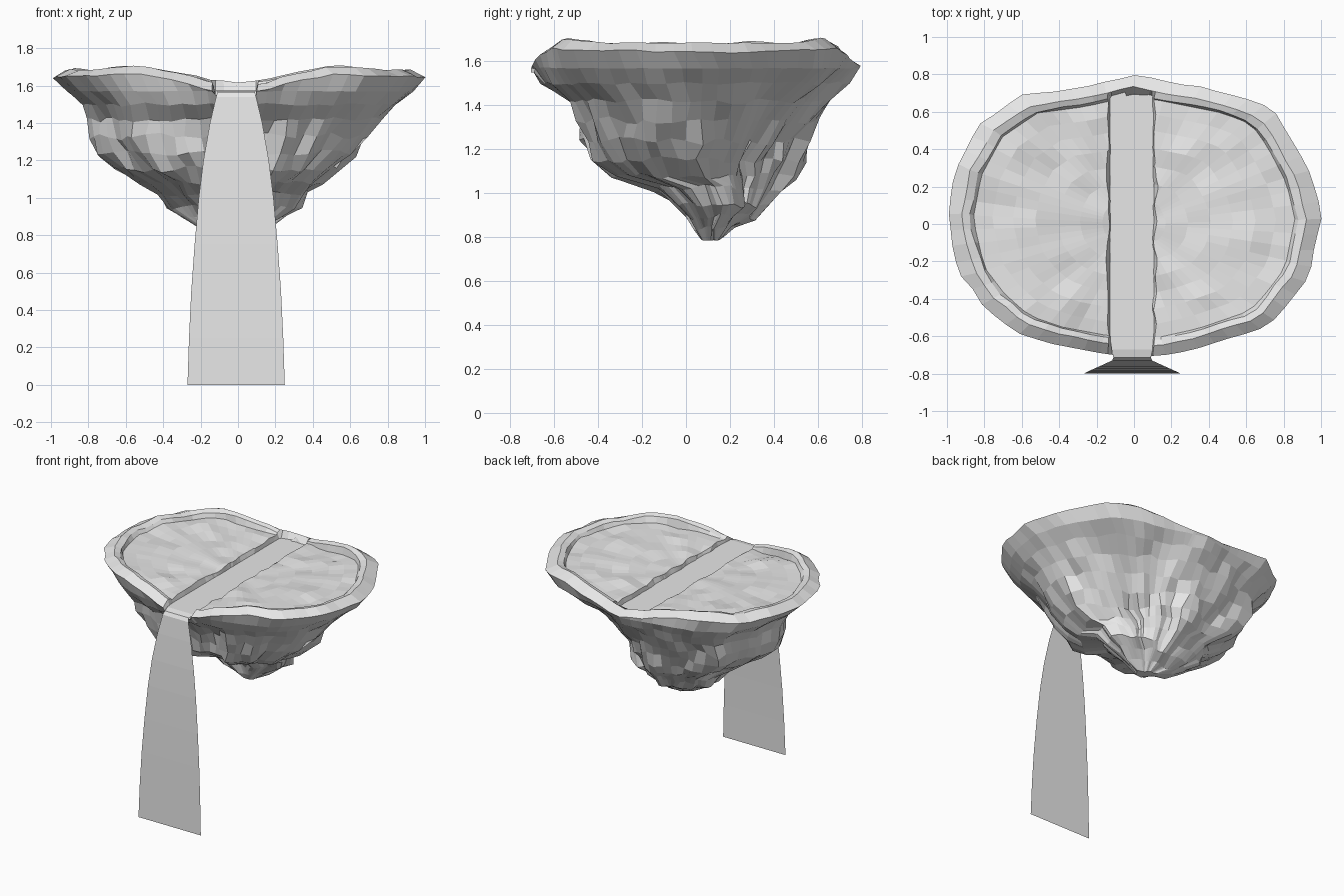
import bpy, bmesh, math
from mathutils import Vector, noise

cube = bpy.data.objects.get("Cube")
if cube:
    bpy.data.objects.remove(cube, do_unlink=True)

stone = bpy.data.materials.new("pale_grey")
stone.use_nodes = True
GREY = (0.8, 0.8, 0.8, 1)
stone.diffuse_color = GREY
stone.node_tree.nodes["Principled BSDF"].inputs["Base Color"].default_value = GREY


def finish(bm, name):
    mesh = bpy.data.meshes.new(name)
    bm.to_mesh(mesh)
    bm.free()
    mesh.materials.append(stone)
    obj = bpy.data.objects.new(name, mesh)
    bpy.context.collection.objects.link(obj)
    return obj


def lerp_table(table, v):
    for (a, p), (b, q) in zip(table, table[1:]):
        if v <= b:
            return p + (q - p) * max(0, v - a) / (b - a)
    return table[-1][1]


# Outline of the rim, counter-clockwise from the left tip
OUTLINE = [(1, .03), (.95, .25), (.83, .48), (.73, .62), (.55, .69), (.25, .75), (0, .8),
           (-.3, .73), (-.6, .69), (-.82, .54), (-.95, .3), (-1, .03), (-.93, -.27),
           (-.8, -.44), (-.65, -.57), (-.45, -.64), (-.13, -.7), (.13, -.71),
           (.4, -.65), (.72, -.54), (.83, -.42), (.94, -.27)]
# Height of the rim crest by distance from the stream
CREST = [(0, 1.62), (.15, 1.63), (.3, 1.665), (.55, 1.705), (.8, 1.69), (1, 1.685)]
# Underside levels: height, then reach to the left, right, back and front
LEVELS = [(1.57, .94, .92, .79, -.7), (1.5, .87, .83, .75, -.66), (1.42, .8, .79, .69, -.57),
          (1.33, .73, .79, .64, -.53), (1.24, .66, .74, .59, -.5), (1.15, .57, .65, .54, -.46),
          (1.08, .45, .52, .49, -.36), (1.02, .39, .43, .43, -.16), (.95, .35, .37, .38, -.06),
          (.89, .25, .3, .31, 0), (.84, .15, .21, .23, .04), (.8, .06, .08, .16, .07)]
SEGMENTS = 64
LEFT_BANK, RIGHT_BANK = .115, -.14


def resample(points, count):
    loop = [Vector(p) for p in points + points[:1]]
    lengths = [(b - a).length for a, b in zip(loop, loop[1:])]
    total, result = sum(lengths), []
    for i in range(count):
        d, k = total * i / count, 0
        while d > lengths[k]:
            d -= lengths[k]
            k += 1
        result.append(loop[k].lerp(loop[k + 1], d / lengths[k]))
    return result


outline = resample(OUTLINE, SEGMENTS)
bm = bmesh.new()


def ring(func):
    return [bm.verts.new(func(p)) for p in outline]


# Underside rings, from the tip upwards
def underside(level):
    z, left, right, back, front = level
    cy, hy = (back + front) / 2, (back - front) / 2
    depth = (1.6 - z) / .8

    def place(p):
        x = p.x * (left if p.x > 0 else right)
        v = p.y / (.8 if p.y > 0 else .71)
        angle = math.atan2(p.y, p.x)
        ridge = noise.noise(Vector((math.cos(angle) * 4, math.sin(angle) * 4, depth * 1.5)))
        scale = 1 + ridge * .13 * min(1, depth * 3)
        if p.y < 0:  # hollow behind the falls, narrower front left corner
            scale -= .2 * math.exp(-(p.x / .24) ** 2) * max(0, math.sin(math.pi * (depth - .12)))
            if p.x > 0:
                scale += .08 * math.sin(2 * angle) * min(1, depth * 2)
        elif p.x > 0:  # slanting cliff on the back left corner
            scale -= .36 * math.sin(2 * angle) * min(1, depth * 2.3)
        pos = Vector((x * scale, cy + v * hy * scale, z))
        bump = noise.noise_vector(pos * 9)
        return pos + bump * .035 * min(1, depth * 4)
    return place


rings = [ring(underside(level)) for level in reversed(LEVELS)]


# Rim and ground rings, from the outer edge inwards
def rim(factor, drop):
    def place(p):
        pos = Vector((p.x * factor, p.y * factor, lerp_table(CREST, abs(p.x)) - drop))
        if p.y < 0:  # the rim dips beside the lip
            pos.z -= .025 * math.exp(-(p.x / .25) ** 2)
        wobble = noise.noise_vector(pos * 7) * .014
        return pos + wobble * Vector((p.y, p.x)).length
    return place


def ground(factor):
    def place(p):
        x, y = p.x * factor, p.y * factor
        z = 1.592 + .055 * min(1, abs(x) / .6)
        return Vector((x, y, z + noise.noise(Vector((x, y, 0)) * 6) * .025))
    return place


rings += [ring(rim(1, .04)), ring(rim(.92, 0)), ring(rim(.875, .012))]
rings += [ring(ground(f)) for f in (.86, .76, .65, .53, .41, .29, .17, .07)]

for low, high in zip(rings, rings[1:]):
    for i in range(SEGMENTS):
        j = (i + 1) % SEGMENTS
        bm.faces.new((low[i], low[j], high[j], high[i]))
bm.faces.new(reversed(rings[0]))
bm.faces.new(rings[-1])

# Stream bed: cut both banks and sink the strip between them
for x in (RIGHT_BANK, RIGHT_BANK + .02, LEFT_BANK - .02, LEFT_BANK):
    top = [f for f in bm.faces if f.calc_center_median().z > 1.5]
    geom = set(top) | {e for f in top for e in f.edges} | {v for f in top for v in f.verts}
    bmesh.ops.bisect_plane(bm, geom=list(geom), plane_co=(x, 0, 0), plane_no=(1, 0, 0))
for v in bm.verts:
    if v.co.z > 1.5 and v.co.y < .69:
        if RIGHT_BANK + .01 < v.co.x < LEFT_BANK - .01:
            v.co.z = min(v.co.z, 1.55)
        elif RIGHT_BANK - .01 < v.co.x < LEFT_BANK + .01:
            v.co.x += noise.noise(v.co * 8) * .025
bmesh.ops.recalc_face_normals(bm, faces=bm.faces)
finish(bm, "floating_island")

# Stream and waterfall: one sheet of (y, z, half width)
SHEET = [(.72, 1.575, .118), (0, 1.575, .118), (-.6, 1.575, .118), (-.67, 1.575, .11),
         (-.715, 1.565, .1), (-.73, 1.54, .107), (-.745, 1.4, .14), (-.761, 1.2, .175),
         (-.772, 1, .2), (-.782, .75, .222), (-.79, .5, .24), (-.796, .25, .252), (-.8, 0, .26)]


def sheet(name, sections):
    bm = bmesh.new()
    rows = [[bm.verts.new((-.01 + side * w, y, z)) for side in (-1, 1)] for y, z, w in sections]
    for a, b in zip(rows, rows[1:]):
        bm.faces.new((b[0], b[1], a[1], a[0]))
    finish(bm, name)


sheet("stream", SHEET[:5])
sheet("waterfall", SHEET[4:])
